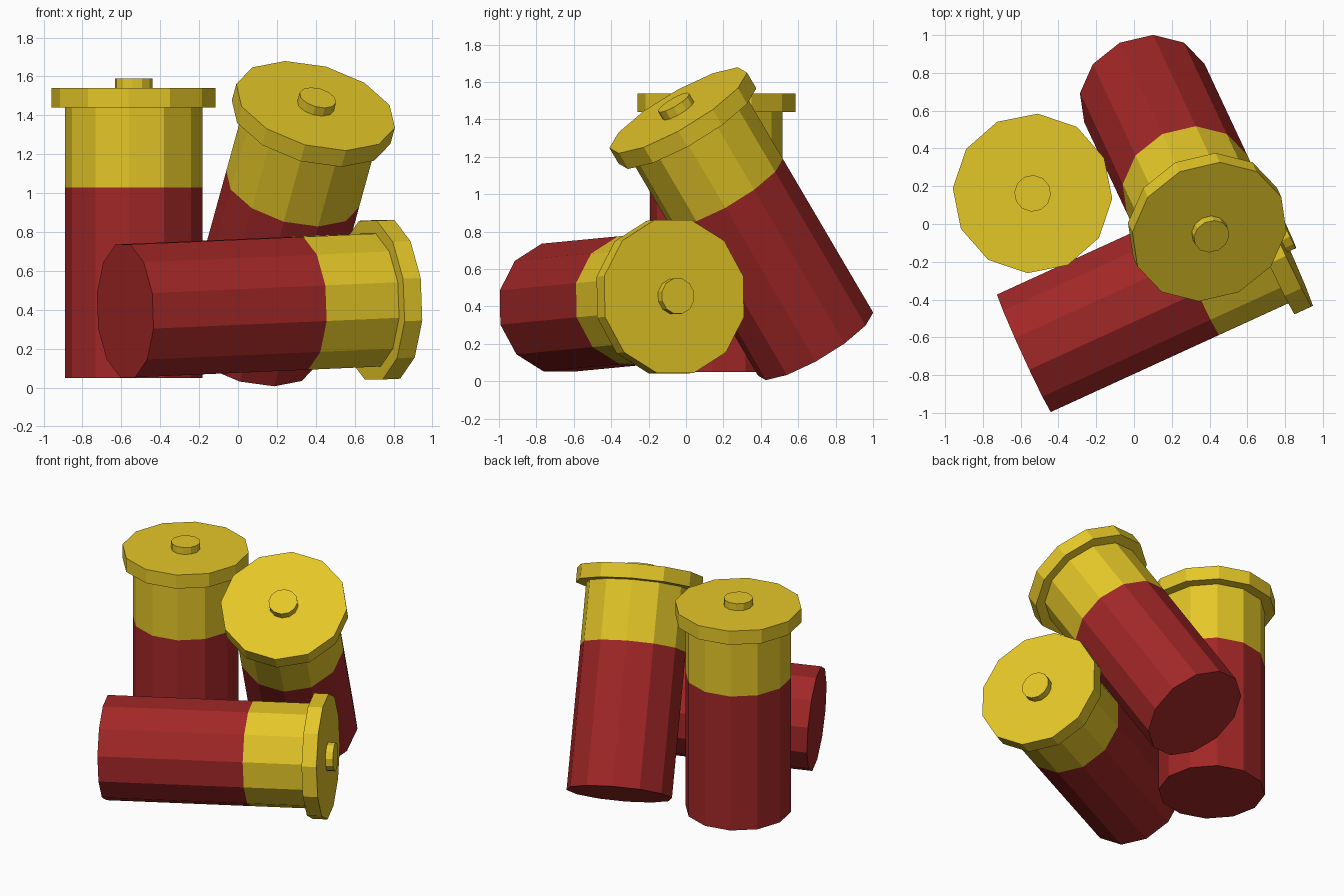
import bpy
import bmesh
from math import cos, sin, pi, radians
from mathutils import Vector, Matrix

cube = bpy.data.objects.get("Cube")
if cube:
    bpy.data.objects.remove(cube, do_unlink=True)

SIDES = 12


def make_material(name, rgb):
    mat = bpy.data.materials.new(name)
    mat.use_nodes = True
    color = (*rgb, 1.0)
    mat.diffuse_color = color
    mat.node_tree.nodes["Principled BSDF"].inputs["Base Color"].default_value = color
    return mat


red = make_material("red plastic", (0.36, 0.02, 0.02))
brass = make_material("yellow brass", (0.78, 0.57, 0.021))


def lathe(name, profile, mat, matrix, cap_bottom=False, cap_top=False):
    """Stitch a ring of SIDES points for every (radius, height) in the profile."""
    bm = bmesh.new()
    rings = []
    for r, h in profile:
        angles = [2 * pi * i / SIDES for i in range(SIDES)]
        rings.append([bm.verts.new((r * cos(a), r * sin(a), h)) for a in angles])
    for low, high in zip(rings, rings[1:]):
        for i in range(SIDES):
            j = (i + 1) % SIDES
            bm.faces.new((low[i], low[j], high[j], high[i]))
    if cap_bottom:
        bm.faces.new(rings[0][::-1])
    if cap_top:
        bm.faces.new(rings[-1])
    mesh = bpy.data.meshes.new(name)
    bm.to_mesh(mesh)
    bm.free()
    mesh.materials.append(mat)
    obj = bpy.data.objects.new(name, mesh)
    obj.matrix_world = matrix
    bpy.context.collection.objects.link(obj)


# Shell dimensions along its own axis
BODY_R, RIM_R, PRIMER_R = 0.354, 0.423, 0.097
JOINT, RIM_LOW, RIM_TOP, PRIMER_TOP = 0.98, 1.39, 1.49, 1.54

tube = [(BODY_R, 0), (BODY_R, JOINT)]
head = [(BODY_R, JOINT), (BODY_R, RIM_LOW), (RIM_R, RIM_LOW), (RIM_R, RIM_TOP),
        (PRIMER_R, RIM_TOP), (PRIMER_R, PRIMER_TOP)]


def shell(label, base, axis, spin):
    turn = Vector((0, 0, 1)).rotation_difference(Vector(axis)).to_matrix().to_4x4()
    matrix = Matrix.Translation(base) @ turn @ Matrix.Rotation(radians(spin), 4, "Z")
    lathe(label + "_shell_tube", tube, red, matrix, cap_bottom=True)
    lathe(label + "_shell_brass_head", head, brass, matrix, cap_top=True)


# Standing, lying and leaning shells
shell("standing", (-0.537, 0.162, 0.05), (0, 0, 1), -3.7)
shell("lying", (-0.58, -0.683, 0.394), (0.911, 0.417, 0.04), 9.5)
shell("leaning", (0.055, 0.693, 0.199), (0.231, -0.493, 0.839), -4)
